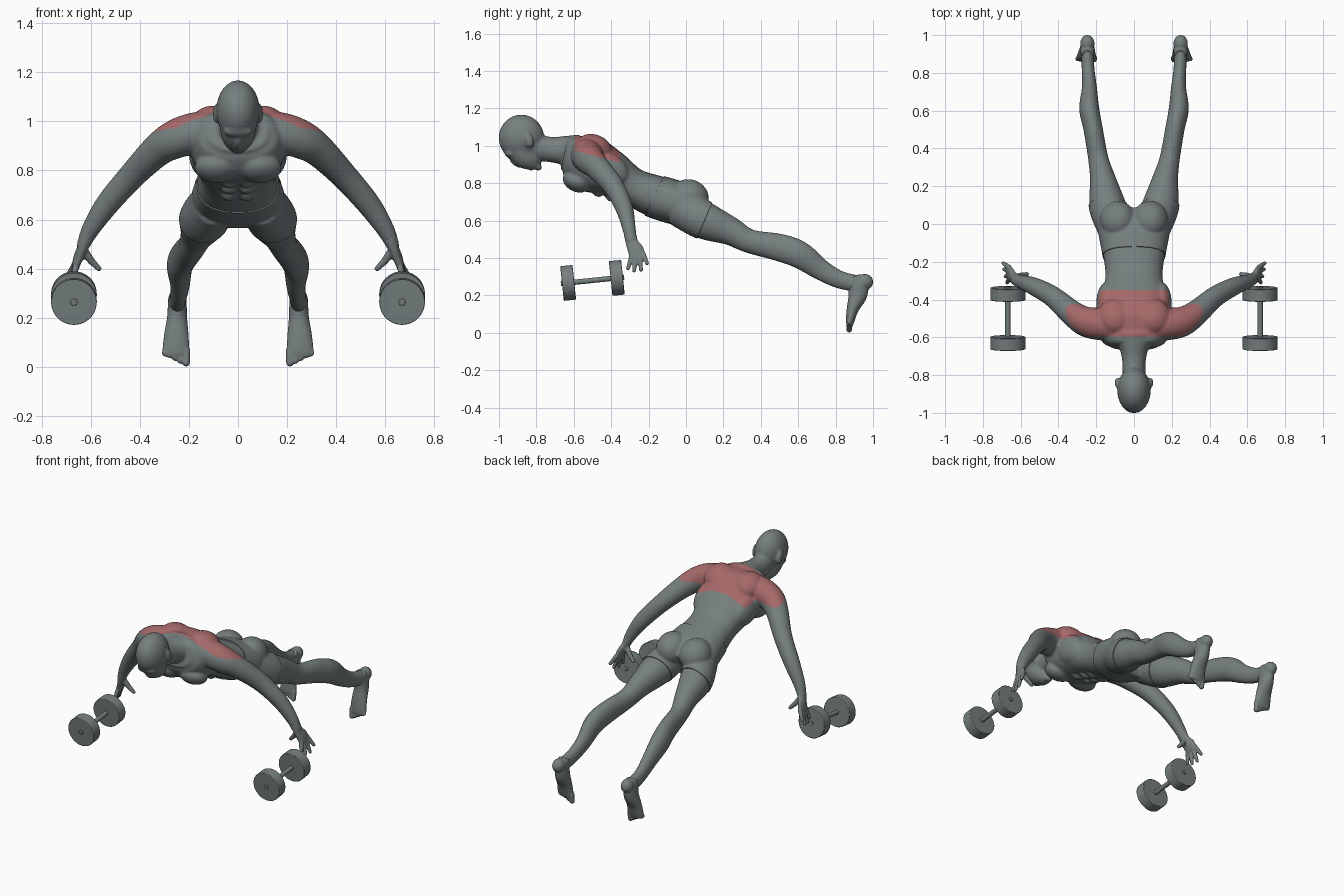
import bpy, bmesh, math
from mathutils import Vector, Matrix

if "Cube" in bpy.data.objects:
    bpy.data.objects.remove(bpy.data.objects["Cube"])


def material(name, colour):
    m = bpy.data.materials.new(name)
    m.use_nodes = True
    m.diffuse_color = (*colour, 1)
    m.node_tree.nodes["Principled BSDF"].inputs["Base Color"].default_value = (*colour, 1)
    return m


GREY = material("slate grey", (0.18, 0.21, 0.21))
RED = material("muscle red", (0.38, 0.14, 0.14))


def spline(points, steps=5):
    """Catmull-Rom through points of any dimension."""
    p = [Vector(q) for q in points]
    p = [2 * p[0] - p[1]] + p + [2 * p[-1] - p[-2]]
    out = []
    for a, b, c, d in zip(p, p[1:], p[2:], p[3:]):
        for i in range(steps):
            t = i / steps
            out.append(0.5 * (2 * b + (c - a) * t + (2 * a - 5 * b + 4 * c - d) * t ** 2
                              + (3 * b - a - 3 * c + d) * t ** 3))
    return out + [p[-2]]


def loft(bm, points, side=1, power=1.0, sides=28):
    """Closed tube; each point is x, y, z, half width, half depth."""
    path = spline([(q[0] * side, *q[1:]) for q in points])
    centres = [Vector(q[:3]) for q in path]
    rings = []
    for i, q in enumerate(path):
        t = (centres[min(i + 1, len(path) - 1)] - centres[max(i - 1, 0)]).normalized()
        u = Vector((1, 0, 0))
        u = (u - t * u.dot(t)).normalized()
        v = t.cross(u)
        ring = []
        for k in range(sides):
            a = math.tau * k / sides
            c, s = math.cos(a), math.sin(a)
            c = math.copysign(abs(c) ** power, c)
            s = math.copysign(abs(s) ** power, s)
            ring.append(bm.verts.new(centres[i] + u * c * q[3] + v * s * q[4]))
        rings.append(ring)
    for r0, r1 in zip(rings, rings[1:]):
        for k in range(sides):
            j = (k + 1) % sides
            bm.faces.new((r0[k], r0[j], r1[j], r1[k]))
    bm.faces.new(rings[0])
    bm.faces.new(rings[-1])


def ball(bm, centre, radii, side=1, tilt=0):
    m = (Matrix.Translation((centre[0] * side, *centre[1:]))
         @ Matrix.Rotation(tilt, 4, "X") @ Matrix.Diagonal((*radii, 1)))
    bmesh.ops.create_uvsphere(bm, u_segments=24, v_segments=14, radius=1, matrix=m)


def digit(bm, start, end, r0, r1, side):
    loft(bm, [(*start, r0, r0), (*end, r1, r1)], side, sides=14)
    ball(bm, end, (r1, r1, r1), side)


def make_object(name, bm):
    bmesh.ops.recalc_face_normals(bm, faces=bm.faces)
    me = bpy.data.meshes.new(name)
    bm.to_mesh(me)
    bm.free()
    ob = bpy.data.objects.new(name, me)
    bpy.context.collection.objects.link(ob)
    me.materials.append(GREY)
    return ob


def fuse(ob, voxel, iterations):
    """Blend overlapping forms into one skin."""
    r = ob.modifiers.new("fuse", "REMESH")
    r.mode, r.voxel_size = "VOXEL", voxel
    s = ob.modifiers.new("soften", "SMOOTH")
    s.factor, s.iterations = 0.5, iterations
    dg = bpy.context.evaluated_depsgraph_get()
    me = bpy.data.meshes.new_from_object(ob.evaluated_get(dg))
    ob.modifiers.clear()
    ob.data = me
    me.materials.clear()
    me.materials.append(GREY)


def shade(ob, degrees):
    bpy.ops.object.select_all(action="DESELECT")
    ob.select_set(True)
    bpy.context.view_layer.objects.active = ob
    bpy.ops.object.shade_smooth_by_angle(angle=math.radians(degrees))


# Torso, neck and head
bm = bmesh.new()
loft(bm, [(0, -.65, .96, .12, .085), (0, -.615, .95, .17, .11), (0, -.53, .91, .195, .152),
          (0, -.405, .853, .182, .126), (0, -.29, .783, .152, .102), (0, -.17, .732, .162, .112),
          (0, -.04, .69, .185, .112), (0, .04, .645, .18, .09)], power=.85)
loft(bm, [(0, -.58, .97, .15, .09), (0, -.65, .975, .085, .078), (0, -.72, .98, .063, .068),
          (0, -.84, .995, .06, .07)])
ball(bm, (0, -.88, 1.043), (.089, .122, .124))
loft(bm, [(0, -.90, 1.02, .08, .09), (0, -.865, .955, .07, .075), (0, -.825, .915, .055, .055),
          (0, -.80, .885, .03, .03)])
ball(bm, (0, -.945, .958), (.06, .028, .022), tilt=-.6)
ball(bm, (0, -.912, .915), (.015, .035, .022), tilt=-.6)
ball(bm, (0, -.897, .9), (.021, .016, .016))
ball(bm, (0, -.845, .89), (.03, .025, .016), tilt=-.5)
ball(bm, (0, -.79, .885), (.027, .02, .018))

# Muscles, arms and legs
for s in (1, -1):
    ball(bm, (.09, -.84, 1.03), (.012, .024, .042), s, .3)
    ball(bm, (.088, -.585, .81), (.09, .078, .056), s, -.45)
    ball(bm, (.1, -.49, .985), (.095, .1, .075), s, -.4)
    ball(bm, (.14, -.42, .87), (.06, .12, .09), s, -.45)
    ball(bm, (.085, .02, .725), (.09, .1, .09), s, -.5)
    for y, z in ((-.47, .757), (-.4, .732), (-.33, .705)):
        ball(bm, (.036, y, z), (.034, .034, .03), s, -.4)
    loft(bm, [(.06, -.54, .97, .08, .08), (.18, -.53, .95, .085, .085), (.26, -.515, .925, .078, .08),
              (.33, -.47, .88, .067, .067), (.43, -.385, .78, .055, .056), (.53, -.33, .665, .049, .047),
              (.6, -.305, .56, .037, .036), (.637, -.29, .48, .024, .03)], s)
    loft(bm, [(.095, -.03, .67, .09, .1), (.14, .1, .6, .096, .1), (.165, .235, .545, .069, .077),
              (.188, .34, .49, .054, .064), (.216, .5, .456, .051, .074), (.237, .61, .416, .053, .073),
              (.236, .72, .338, .04, .057), (.243, .82, .285, .034, .048),
              (.248, .92, .262, .034, .045)], s)
body = make_object("body", bm)
fuse(body, .0075, 6)

# Shorts hems and painted upper back, cut cleanly into the skin
WAIST = (Vector((0, -.17, .732)), Vector((0, .9, -.44)))
HEM = (Vector((0, .1, .6)), Vector((0, .92, -.39)))
PATCH_FRONT = (Vector((0, -.595, 1)), Vector((0, 1, 0)))
PATCH_REAR = (Vector((0, -.35, 1)), Vector((0, 1, 0)))
PATCH_LOW = (Vector((0, -.43, .93)), Vector((0, .26, .965)))


def beyond(p, plane):
    return (p - plane[0]).dot(plane[1]) > 0


bm = bmesh.new()
bm.from_mesh(body.data)
for co, no in (WAIST, HEM, PATCH_FRONT, PATCH_REAR, PATCH_LOW):
    bmesh.ops.bisect_plane(bm, geom=bm.verts[:] + bm.edges[:] + bm.faces[:], dist=.0005,
                           plane_co=co, plane_no=no)
bmesh.ops.remove_doubles(bm, verts=bm.verts, dist=.0015)
bm.normal_update()
shorts = []
for f in bm.faces:
    c = f.calc_center_median()
    if beyond(c, PATCH_FRONT) and not beyond(c, PATCH_REAR) and beyond(c, PATCH_LOW):
        f.material_index = 1
    if abs(c.x) < .3 and beyond(c, WAIST) and not beyond(c, HEM):
        shorts.append(f)
bmesh.ops.inset_region(bm, faces=shorts, thickness=.001, depth=.005, use_even_offset=False)
bm.to_mesh(body.data)
bm.free()
body.data.materials.append(RED)
shade(body, 45)

for s, label in ((1, "left"), (-1, "right")):
    # Open hand with spread fingers
    bm = bmesh.new()
    loft(bm, [(.615, -.3, .53, .031, .033), (.635, -.288, .48, .022, .034),
              (.652, -.268, .44, .019, .043), (.662, -.257, .405, .015, .04)], s)
    for base, tip in (((.658, -.288, .42), (.672, -.31, .345)), ((.662, -.267, .41), (.68, -.278, .332)),
                      ((.664, -.247, .41), (.688, -.24, .337)), ((.66, -.23, .425), (.692, -.208, .372))):
        digit(bm, base, tip, .014, .0105, s)
    digit(bm, (.63, -.285, .475), (.596, -.272, .43), .019, .015, s)
    digit(bm, (.596, -.272, .43), (.566, -.265, .4), .015, .011, s)
    hand = make_object(label + "_hand", bm)
    fuse(hand, .005, 3)
    shade(hand, 60)

    # Foot standing on its toes
    bm = bmesh.new()
    loft(bm, [(.246, .9, .3, .033, .03), (.247, .92, .26, .038, .052), (.248, .918, .2, .041, .05),
              (.251, .892, .13, .05, .033), (.253, .878, .065, .055, .023),
              (.254, .876, .04, .05, .017)], s)
    ball(bm, (.247, .955, .272), (.038, .046, .043), s)
    for i in range(5):
        r = .017 - .0015 * i
        digit(bm, (.211 + .021 * i, .878, .07), (.211 + .0225 * i, .872, .017 + .01 * i), r, r * .92, s)
    foot = make_object(label + "_foot", bm)
    fuse(foot, .005, 3)
    shade(foot, 60)

    # Dumbbell: bar and two thick plates
    front, rear = Vector((.668 * s, -.63, .267)), Vector((.668 * s, -.37, .294))
    axis = (rear - front).normalized()
    turn = axis.to_track_quat("Z", "Y").to_matrix().to_4x4()
    for part, centre, radius, length in (("bar", (front + rear) / 2, .014, .34),
                                         ("front_plate", front, .093, .066),
                                         ("rear_plate", rear, .093, .066)):
        bm = bmesh.new()
        bmesh.ops.create_cone(bm, cap_ends=True, segments=48, radius1=radius, radius2=radius,
                              depth=length, matrix=Matrix.Translation(centre) @ turn)
        ob = make_object(label + "_dumbbell_" + part, bm)
        b = ob.modifiers.new("edge", "BEVEL")
        b.width, b.segments = .003, 2
        shade(ob, 40)
